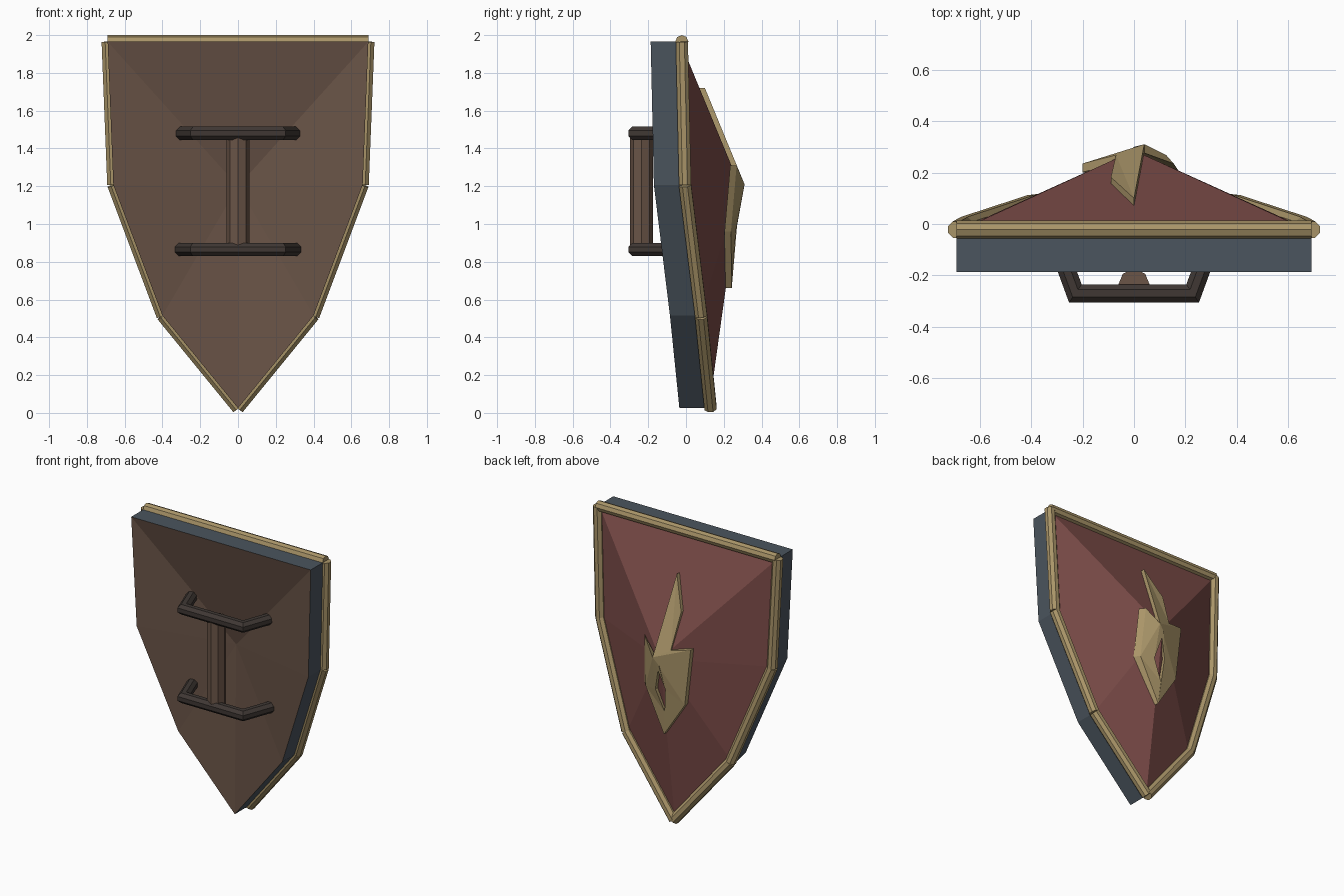
import bpy
import bmesh
import math
from mathutils import Vector

if "Cube" in bpy.data.objects:
    bpy.data.objects.remove(bpy.data.objects["Cube"], do_unlink=True)


def material(name, rgb):
    m = bpy.data.materials.new(name)
    m.use_nodes = True
    m.diffuse_color = (*rgb, 1)
    m.node_tree.nodes["Principled BSDF"].inputs["Base Color"].default_value = (*rgb, 1)
    return m


BROWN = material("brown wood", (0.145, 0.09, 0.064))
RED = material("dull red", (0.203, 0.073, 0.066))
SLATE = material("slate blue", (0.07, 0.09, 0.112))
GOLD = material("old gold", (0.4, 0.3, 0.14))
DARK = material("dark leather", (0.05, 0.039, 0.034))


def add_object(name, bm, *mats):
    bmesh.ops.recalc_face_normals(bm, faces=bm.faces)
    mesh = bpy.data.meshes.new(name)
    bm.to_mesh(mesh)
    bm.free()
    for m in mats:
        mesh.materials.append(m)
    obj = bpy.data.objects.new(name, mesh)
    bpy.context.collection.objects.link(obj)
    return obj


def tube(name, points, radius, up, mat, phase=0.5, sides=8):
    """Mitred polygonal tube along a planar path."""
    pts = [Vector(p) for p in points]
    bm = bmesh.new()
    rings = []
    for i, p in enumerate(pts):
        before = (p - pts[i - 1]).normalized() if i else None
        after = (pts[i + 1] - p).normalized() if i < len(pts) - 1 else None
        t = ((before or after) + (after or before)).normalized()
        side = Vector(up).cross(t).normalized()
        lift = t.cross(side)
        stretch = 1 / t.dot(before or after)
        ring = []
        for k in range(sides):
            a = math.tau * (k + phase) / sides
            ring.append(bm.verts.new(p + radius * (math.cos(a) * stretch * side
                                                   + math.sin(a) * lift)))
        rings.append(ring)
    for r, s in zip(rings, rings[1:]):
        for k in range(sides):
            n = (k + 1) % sides
            bm.faces.new((r[k], r[n], s[n], s[k]))
    bm.faces.new(rings[0])
    bm.faces.new(rings[-1])
    return add_object(name, bm, mat)


# Rim path of the shield, mirrored around the bottom tip
half = [(0.69, -0.022, 1.965), (0.66, -0.005, 1.207), (0.4, 0.08, 0.515)]
tip = (0, 0.13, 0.025)
outline = half + [tip] + [(-x, y, z) for x, y, z in reversed(half)]

# Shield body: tall red face, shallow hollow brown face, slate rim
bm = bmesh.new()
outer = [bm.verts.new((x, y - 0.008, z)) for x, y, z in outline]
inner = [bm.verts.new((x, y - 0.165, z)) for x, y, z in outline]
outer_apex = bm.verts.new((0, 0.286, 1.2))
inner_apex = bm.verts.new((0, -0.02, 1.2))
for i in range(len(outline)):
    j = (i + 1) % len(outline)
    bm.faces.new((outer[i], outer[j], outer_apex)).material_index = 0
    bm.faces.new((inner[j], inner[i], inner_apex)).material_index = 1
    bm.faces.new((outer[j], outer[i], inner[i], inner[j])).material_index = 2
add_object("shield_body", bm, RED, BROWN, SLATE)

# Gold trim, one straight bar per edge; the level top bar has a ridge upward
for i, p in enumerate(outline):
    q = outline[(i + 1) % len(outline)]
    tube(f"trim_bar_{i + 1}", [p, q], 0.035, (0, 1, 0), GOLD,
         phase=0 if p[2] == q[2] else 0.5)

# Emblem: spike above a faceted open ring
emblem = {
    "spike": (0, 0.10, 1.72), "barb": (-0.09, 0.182, 1.51),
    "neck": (-0.07, 0.268, 1.27), "wing_a": (-0.2, 0.235, 1.295),
    "hip_a": (-0.155, 0.235, 0.9), "foot": (0, 0.242, 0.66),
    "hip_b": (0.145, 0.238, 0.96), "wing_b": (0.125, 0.268, 1.31),
    "peak": (0.04, 0.31, 1.21), "hole_top": (0, 0.3, 1.16),
    "hole_b": (0.05, 0.265, 0.97), "hole_low": (-0.015, 0.252, 0.82),
    "hole_a": (-0.03, 0.27, 0.99),
}
facets = [
    "spike barb neck", "spike neck peak", "peak neck wing_a",
    "peak wing_a hip_a", "peak hip_a hole_a", "peak hole_a hole_top",
    "hole_a hip_a foot", "hole_a foot hole_low", "hole_low foot hip_b",
    "hole_low hip_b hole_b", "hole_b hip_b peak", "hole_b peak hole_top",
    "peak hip_b wing_b",
]
bm = bmesh.new()
top = {k: bm.verts.new(p) for k, p in emblem.items()}
# The base flares outward on the left wing
low = {k: bm.verts.new((x + (0.03 if x > 0.1 else 0), y - 0.034, z))
       for k, (x, y, z) in emblem.items()}
for f in facets:
    bm.faces.new([top[k] for k in f.split()])
names = {v: k for k, v in top.items()}
border = [[names[v] for v in e.verts] for e in bm.edges if len(e.link_faces) == 1]
for f in facets:
    bm.faces.new([low[k] for k in reversed(f.split())])
for a, b in border:
    bm.faces.new((top[a], top[b], low[b], low[a]))
add_object("emblem", bm, GOLD)

# Two bent handles joined by an upright grip
for name, z in (("upper_handle", 1.48), ("lower_handle", 0.865)):
    path = [(-0.305, -0.06, z), (-0.228, -0.27, z), (0.228, -0.27, z), (0.305, -0.06, z)]
    tube(name, path, 0.038, (0, 0, 1), DARK)
tube("upright_grip", [(0, -0.236, 0.87), (0, -0.236, 1.475)], 0.061, (0, 1, 0), BROWN,
     phase=0)
